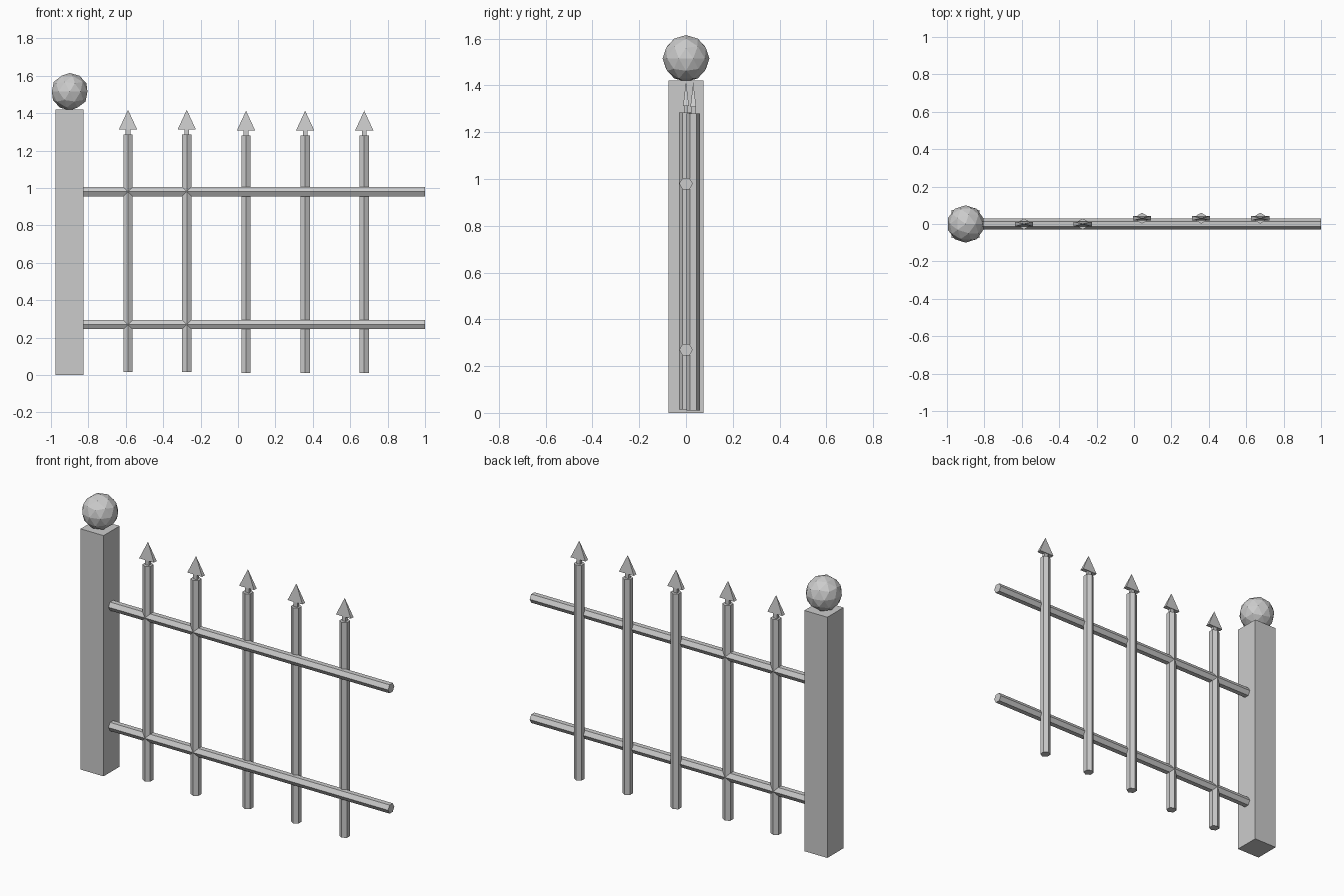
import bpy
from math import pi, sqrt

if "Cube" in bpy.data.objects:
    bpy.data.objects.remove(bpy.data.objects["Cube"])


def finish(name):
    ob = bpy.context.object
    ob.name = name
    bpy.ops.object.transform_apply(location=False, rotation=True, scale=True)
    return ob


def box(name, centre, size):
    bpy.ops.mesh.primitive_cube_add(size=1, location=centre)
    bpy.context.object.scale = size
    return finish(name)


def hex_bar(name, centre, length, rot=(0, 0, 0)):
    bpy.ops.mesh.primitive_cylinder_add(vertices=6, radius=0.029, depth=length,
                                        location=centre, rotation=rot)
    return finish(name)


def spear_head(name, x, y, z0, z1):
    # flattened four-sided pyramid with a flat front and back
    bpy.ops.mesh.primitive_cone_add(vertices=4, radius1=sqrt(0.5), radius2=0, depth=1,
                                    location=(x, y, (z0 + z1) / 2), rotation=(0, 0, pi / 4))
    bpy.ops.object.transform_apply(location=False, rotation=True, scale=False)
    bpy.context.object.scale = (0.097, 0.025, z1 - z0)
    return finish(name)


# Square post with faceted ball finial
box("post", (-0.9, 0, 0.71), (0.15, 0.15, 1.42))
bpy.ops.mesh.primitive_ico_sphere_add(subdivisions=2, radius=0.1, location=(-0.9, 0, 1.515))
finish("post_ball")

# Two horizontal hexagonal rails
for name, z in (("lower_rail", 0.27), ("upper_rail", 0.98)):
    hex_bar(name, (0.085, 0, z), 1.83, (0, pi / 2, 0))

# Five pickets: the first two in line with the rails, the rest set behind
for i, x in enumerate((-0.588, -0.274, 0.043, 0.359, 0.675)):
    y, dz = (0, 0.005) if i < 2 else (0.031, 0)
    hex_bar(f"picket_{i + 1}", (x, y, 0.645 + dz), 1.27)
    box(f"spear_neck_{i + 1}", (x, y, 1.295 + dz), (0.025, 0.018, 0.04))
    spear_head(f"spear_head_{i + 1}", x, y, 1.308 + dz, 1.413 + dz)
